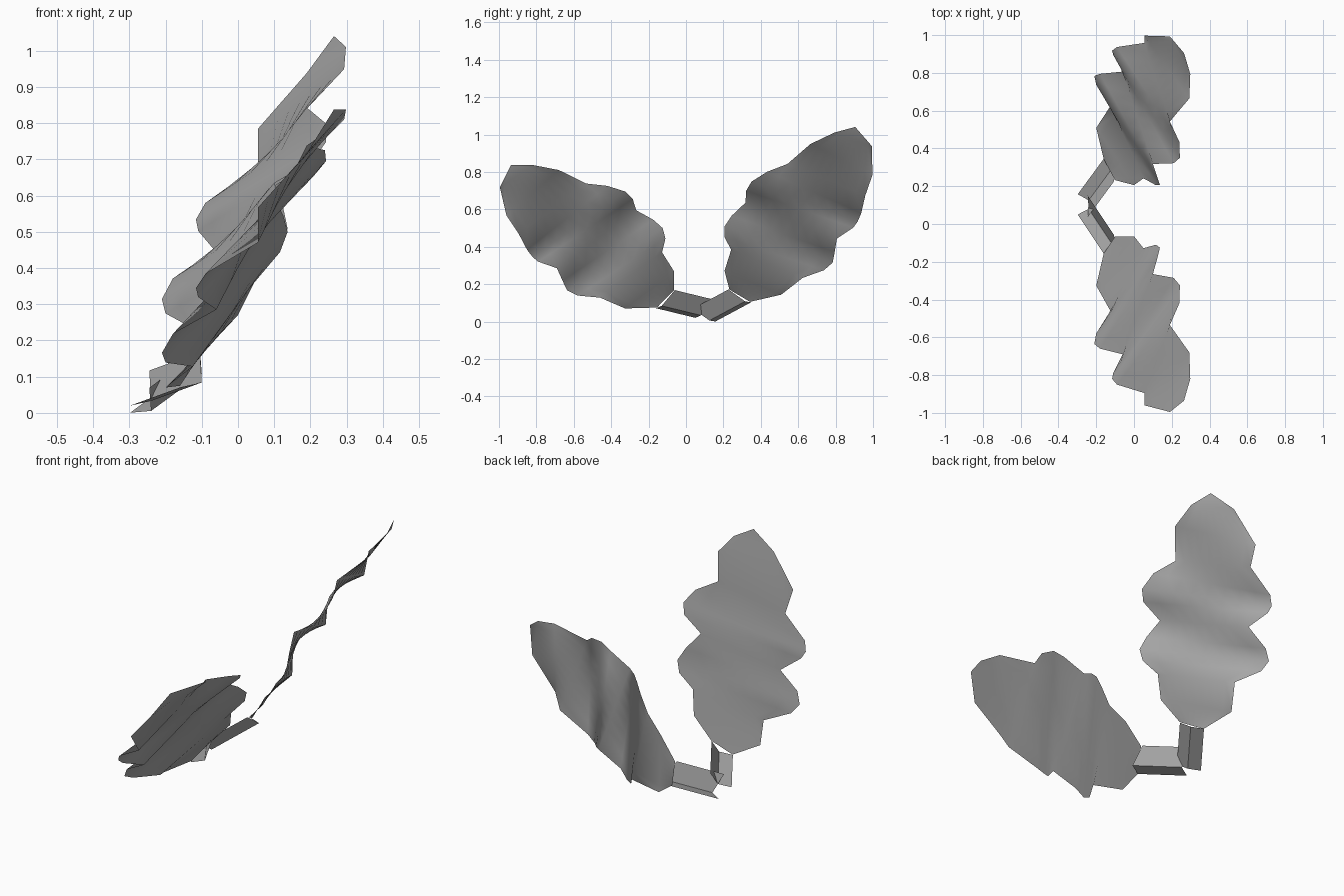
import bpy
import bmesh
from math import radians
from mathutils import Matrix, Vector

default_cube = bpy.data.objects.get("Cube")
if default_cube:
    bpy.data.objects.remove(default_cube, do_unlink=True)

# One plain grey for everything
grey = bpy.data.materials.new("leaf_grey")
grey.use_nodes = True
grey_value = (0.4, 0.4, 0.4, 1.0)
grey.diffuse_color = grey_value
grey.node_tree.nodes["Principled BSDF"].inputs["Base Color"].default_value = grey_value

# Lobed leaf edges, from the base to the tip
LOWER_EDGE = [(-.16, -.155, .075), (-.2, -.326, .07), (-.125, -.46, .128),
              (-.2, -.58, .139), (-.21, -.635, .166), (-.18, -.66, .218),
              (-.06, -.69, .285), (-.11, -.79, .32), (-.116, -.82, .345),
              (-.09, -.85, .384), (.055, -.895, .47), (.055, -.96, .567),
              (.19, -.995, .717)]
UPPER_EDGE = [(-.1, -.065, .166), (0, -.065, .27), (.05, -.128, .37),
              (.116, -.11, .444), (.137, -.125, .5), (.125, -.176, .545),
              (.1, -.265, .594), (.21, -.285, .655), (.243, -.325, .695),
              (.24, -.42, .725), (.19, -.535, .738), (.293, -.68, .81),
              (.298, -.82, .837)]
TIP = (.265, -.935, .838)
COLUMNS = 8

# Angled stem section at its free end, and the sweep towards the leaf
STEM_SECTION = [(-.298, .05, .02), (-.24, .08, .033), (-.245, .15, .117)]
STEM_SWEEP = Vector((.14, -.21, .051))


def finish(bm, name, placement, smooth):
    """Place the sheet, give it its material and link it to the scene."""
    bmesh.ops.transform(bm, matrix=placement, verts=bm.verts)
    bmesh.ops.recalc_face_normals(bm, faces=bm.faces)
    for face in bm.faces:
        face.smooth = smooth
    mesh = bpy.data.meshes.new(name)
    bm.to_mesh(mesh)
    bm.free()
    mesh.materials.append(grey)
    obj = bpy.data.objects.new(name, mesh)
    bpy.context.collection.objects.link(obj)
    return obj


def bridge(bm, first, second):
    """Fill the strip between two equal rows of vertices."""
    for i in range(len(first) - 1):
        bm.faces.new((first[i], first[i + 1], second[i + 1], second[i]))


def make_leaf(name, placement):
    """Wavy blade: rows stretched between the two lobed edges."""
    bm = bmesh.new()
    rows = []
    for low, high in zip(LOWER_EDGE, UPPER_EDGE):
        low, high = Vector(low), Vector(high)
        rows.append([bm.verts.new(low.lerp(high, i / COLUMNS))
                     for i in range(COLUMNS + 1)])
    for first, second in zip(rows, rows[1:]):
        bridge(bm, first, second)
    tip = bm.verts.new(TIP)
    for a, b in zip(rows[-1], rows[-1][1:]):
        bm.faces.new((a, b, tip))
    return finish(bm, name, placement, True)


def make_stem(name, placement):
    """Folded strip swept from the free end to the leaf base."""
    bm = bmesh.new()
    start = [bm.verts.new(p) for p in STEM_SECTION]
    end = [bm.verts.new(Vector(p) + STEM_SWEEP) for p in STEM_SECTION]
    bridge(bm, start, end)
    return finish(bm, name, placement, False)


# The back leaf is the mirrored front leaf, tilted more upright about its base
mirror = Matrix.Diagonal((1, -1, 1, 1))
upright = (Matrix.Translation((0, .237, .172))
           @ Matrix.Rotation(radians(14.6), 4, "X")
           @ Matrix.Translation((0, -.07, -.166)))

for side, placement in (("front", Matrix.Identity(4)), ("back", upright @ mirror)):
    make_leaf(side + "_leaf", placement)
    make_stem(side + "_stem", placement)
